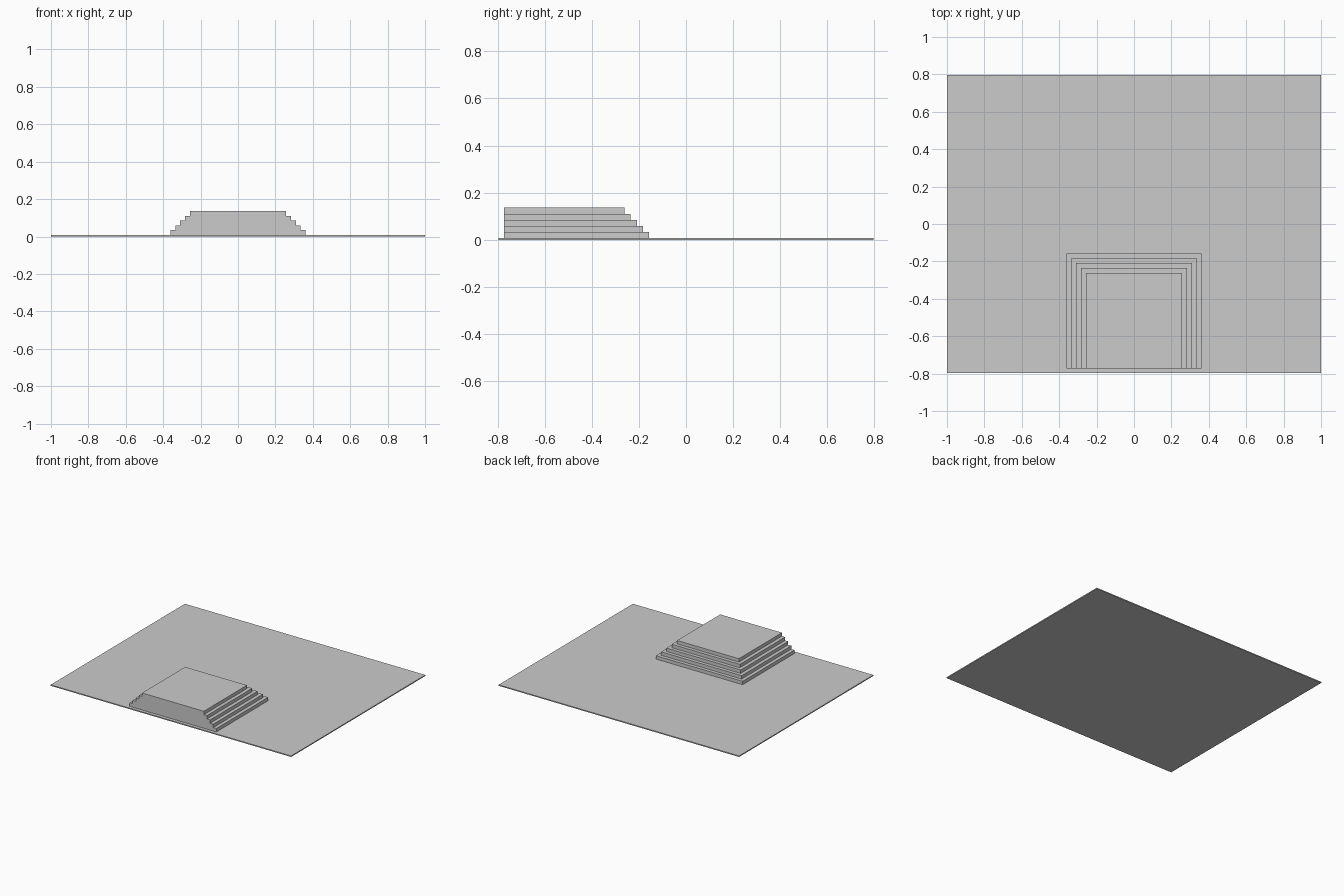
import bpy

if "Cube" in bpy.data.objects:
    bpy.data.objects.remove(bpy.data.objects["Cube"])


def box(name, x0, x1, y0, y1, z0, z1):
    """Axis-aligned box from its limits."""
    bpy.ops.mesh.primitive_cube_add(
        size=1, location=((x0 + x1) / 2, (y0 + y1) / 2, (z0 + z1) / 2))
    ob = bpy.context.object
    ob.name = name
    ob.scale = (x1 - x0, y1 - y0, z1 - z0)
    bpy.ops.object.transform_apply(location=False, rotation=False, scale=True)
    return ob


PLATE_TOP = 0.008
RISE = 0.0256    # height of each step
TREAD = 0.026    # depth of each step
FRONT = -0.773   # shared flush front face

# Thin ground slab
box("base_slab", -1, 1, -0.797, 0.797, 0, PLATE_TOP)

# Five platform layers, stepping in on the left, right and back
for i in range(5):
    half = 0.361 - i * TREAD
    back = -0.157 - i * TREAD
    z = PLATE_TOP + i * RISE
    box(f"step_{i + 1}", -half, half, FRONT, back, z, z + RISE)
